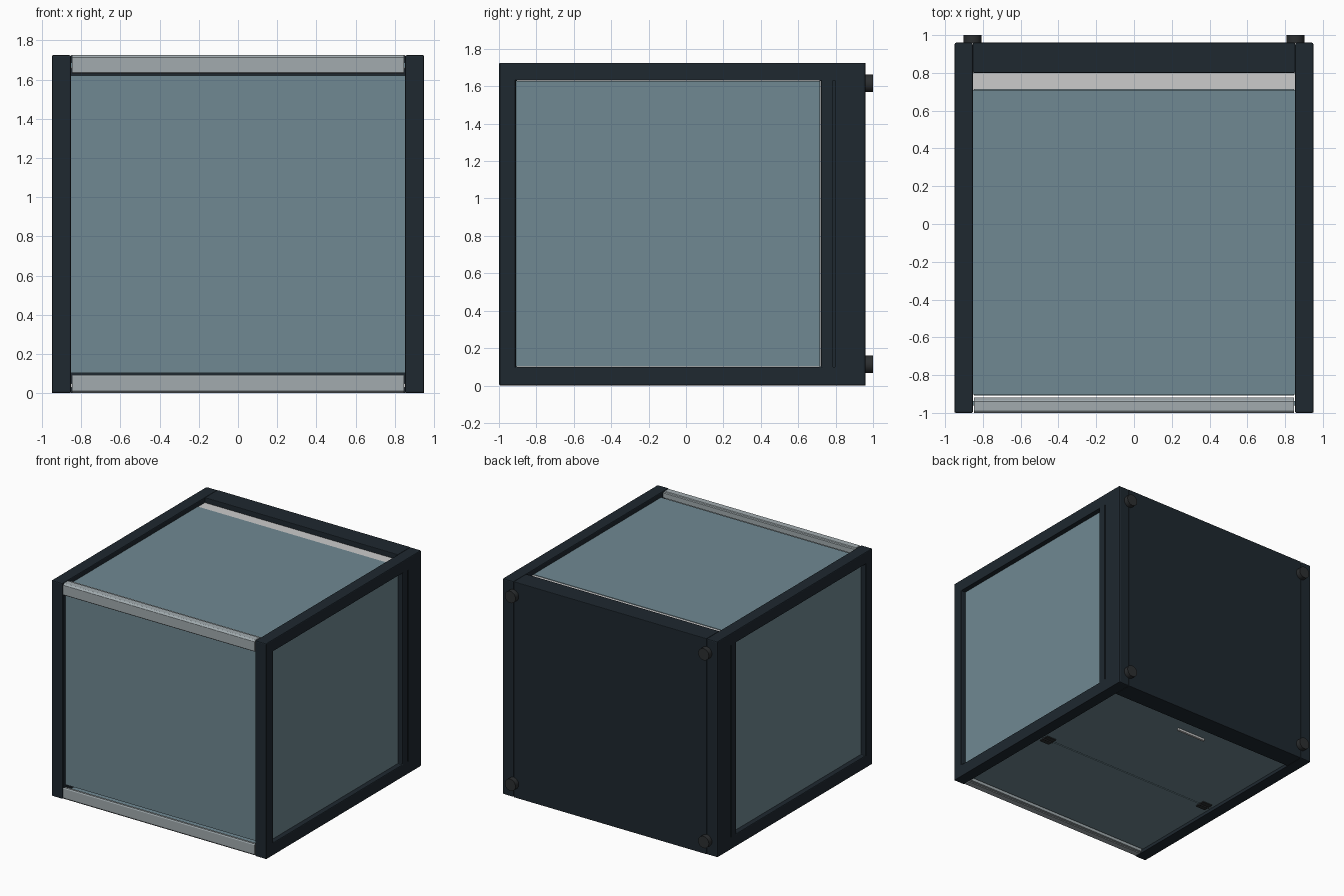
import bpy, bmesh
from mathutils import Vector, Matrix
from math import radians

if "Cube" in bpy.data.objects:
    bpy.data.objects.remove(bpy.data.objects["Cube"])

H, W = 1.725, 0.95          # height, half width
IN = 0.853                  # inner edge of the side frames
REC = 0.038                 # panel recess


def material(name, rgb):
    m = bpy.data.materials.new(name)
    m.diffuse_color = (*rgb, 1)
    m.use_nodes = True
    m.node_tree.nodes["Principled BSDF"].inputs["Base Color"].default_value = m.diffuse_color
    return m


DARK = material("dark_frame", (0.013, 0.021, 0.029))
GLASS = material("tinted_panel", (0.16, 0.25, 0.29))
METAL = material("metal_bar", (0.36, 0.41, 0.43))
LIGHT = material("light_strip", (0.72, 0.71, 0.72))
RUBBER = material("rubber", (0.025, 0.028, 0.03))


def finish(bm, name, mat, bevel=0.0):
    bmesh.ops.recalc_face_normals(bm, faces=bm.faces)
    me = bpy.data.meshes.new(name)
    bm.to_mesh(me)
    bm.free()
    ob = bpy.data.objects.new(name, me)
    bpy.context.collection.objects.link(ob)
    me.materials.append(mat)
    if bevel:
        b = ob.modifiers.new("bevel", 'BEVEL')
        b.width, b.segments = bevel, 2
    return ob


def box(name, lo, hi, mat, bevel=0.0):
    lo, hi = Vector(lo), Vector(hi)
    bm = bmesh.new()
    bmesh.ops.create_cube(bm, size=1)
    s = hi - lo
    for v in bm.verts:
        v.co = Vector([v.co[i] * s[i] for i in range(3)]) + (lo + hi) / 2
    return finish(bm, name, mat, bevel)


def side_ring(name, x0, x1, outer, inner, mat, bevel):
    """Rectangular frame in the yz plane; rects are y0, y1, z0, z1."""
    bm = bmesh.new()

    def loop(x, r):
        return [bm.verts.new((x, r[a], r[b])) for a, b in ((0, 2), (1, 2), (1, 3), (0, 3))]
    loops = [loop(x0, outer), loop(x1, outer), loop(x1, inner), loop(x0, inner)]
    for i in range(4):
        a, b = loops[i], loops[(i + 1) % 4]
        for j in range(4):
            k = (j + 1) % 4
            bm.faces.new((a[j], a[k], b[k], b[j]))
    return finish(bm, name, mat, bevel)


def bar(name, profile, half, mat, bevel):
    """Extrude a yz profile along x."""
    bm = bmesh.new()
    f = bm.faces.new([bm.verts.new((-half, y, z)) for y, z in profile])
    r = bmesh.ops.extrude_face_region(bm, geom=[f])
    bmesh.ops.translate(bm, vec=(2 * half, 0, 0),
                        verts=[v for v in r["geom"] if isinstance(v, bmesh.types.BMVert)])
    return finish(bm, name, mat, bevel)


def cylinder(name, center, radius, depth, axis, mat):
    bm = bmesh.new()
    bmesh.ops.create_cone(bm, cap_ends=True, segments=32, radius1=radius, radius2=radius,
                          depth=depth, matrix=Matrix.Translation(center) @ Matrix.Rotation(radians(90), 4, axis))
    ob = finish(bm, name, mat)
    bpy.context.view_layer.objects.active = ob
    ob.select_set(True)
    bpy.ops.object.shade_smooth_by_angle()
    ob.select_set(False)
    return ob


# side frames with a shallow groove, and their recessed panels
for s, side in ((1, "right"), (-1, "left")):
    ring = side_ring(side + "_frame", s * IN, s * W, (-1, 0.96, 0, H),
                     (-0.91, 0.72, 0.1, 1.63), DARK, 0.008)
    cut = box(side + "_groove_cutter", (s * W - 0.02, 0.785, 0.1), (s * W + 0.02, 0.797, 1.63), DARK)
    cut.hide_render = True
    cut.hide_viewport = True
    mod = ring.modifiers.new("groove", 'BOOLEAN')
    mod.object = cut
    mod.solver = 'EXACT'
    xs = sorted((s * (W - REC), s * (W - REC - 0.025)))
    box(side + "_panel", (xs[0], -0.908, 0.102), (xs[1], 0.717, 1.628), GLASS)

# solid dark base at the back
box("back_base", (-IN, 0.80, 0), (IN, 0.96, H), DARK, 0.004)

# front metal bars, stepped angle profile, mirrored top and bottom
profile = [(-1, 0.012), (-0.988, 0), (-0.94, 0), (-0.935, 0.006), (-0.918, 0.006), (-0.918, 0.045),
           (-0.955, 0.045), (-0.955, 0.082), (-0.994, 0.094), (-1, 0.088)]
bar("front_bottom_bar", profile, IN - 0.005, METAL, 0.002)
bar("front_top_bar", [(y, H - z) for y, z in profile], IN - 0.005, METAL, 0.002)

# front and top panels
box("front_panel", (-IN, -1 + REC, 0.102), (IN, -1 + REC + 0.025, 1.622), GLASS)
box("top_panel", (-IN, -0.903, H - REC - 0.025), (IN, 0.71, H - REC), GLASS)

# light strips beside the base
box("top_light_strip", (-IN, 0.712, H - REC - 0.03), (IN, 0.80, H - REC - 0.003), LIGHT)
box("bottom_light_strip", (-IN, 0.775, 0.028), (IN, 0.80, 0.05), LIGHT)

# folding door on the underside: two leaves, hinges and handle
MID = -0.095
box("door_leaf_front", (-IN + 0.005, -0.908, 0.022), (IN - 0.005, MID - 0.004, 0.047), GLASS)
box("door_leaf_back", (-IN + 0.005, MID + 0.004, 0.022), (IN - 0.005, 0.782, 0.047), GLASS)
for s, side in ((1, "right"), (-1, "left")):
    x = s * 0.775
    for t, leaf in ((1, "back"), (-1, "front")):
        ys = sorted((MID + t * 0.006, MID + t * 0.045))
        box(f"{side}_hinge_{leaf}_plate", (x - 0.045, ys[0], 0.014), (x + 0.045, ys[1], 0.023), RUBBER, 0.002)
    cylinder(side + "_hinge_pin", (x, MID, 0.018), 0.010, 0.09, 'Y', RUBBER)
box("door_handle", (-0.13, 0.665, 0.004), (0.13, 0.685, 0.023), LIGHT, 0.004)

# round feet on the back
for x in (-0.855, 0.855):
    for z in (0.113, 1.615):
        cylinder("back_foot", (x, 0.979, z), 0.047, 0.042, 'X', RUBBER)
